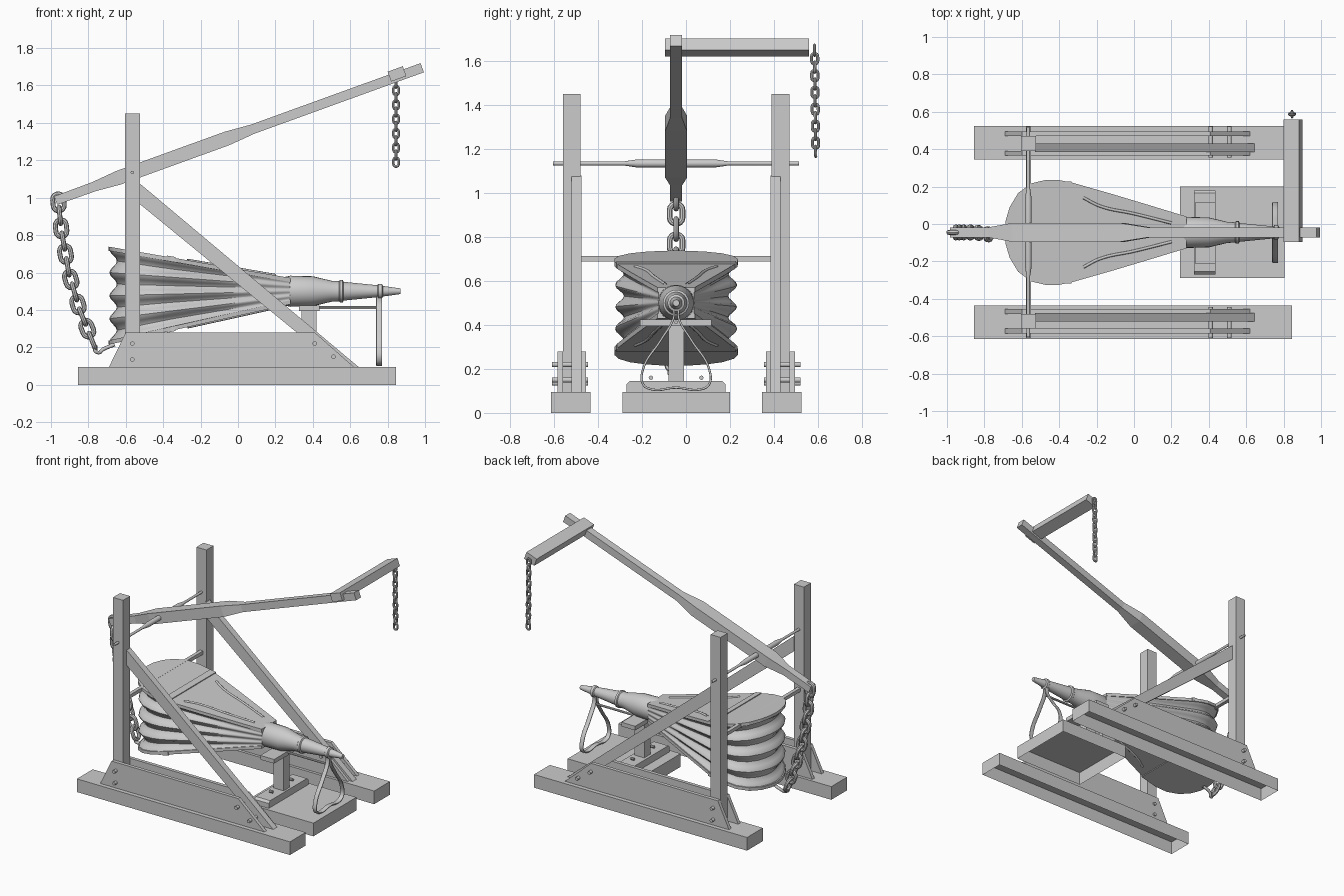
import bpy, bmesh, math
from mathutils import Vector

if "Cube" in bpy.data.objects:
    bpy.data.objects.remove(bpy.data.objects["Cube"])

CY = -0.045  # symmetry plane of the machine


def finish(name, bm, smooth=False):
    bmesh.ops.recalc_face_normals(bm, faces=bm.faces)
    me = bpy.data.meshes.new(name)
    bm.to_mesh(me)
    bm.free()
    ob = bpy.data.objects.new(name, me)
    bpy.context.collection.objects.link(ob)
    if smooth:
        bpy.context.view_layer.objects.active = ob
        ob.select_set(True)
        bpy.ops.object.shade_smooth_by_angle(angle=math.radians(40))
        ob.select_set(False)
    return ob


def add_loft(bm, rings, caps=(True, True), loop=False):
    vs = [[bm.verts.new(p) for p in r] for r in rings]
    n = len(vs[0])
    pairs = list(zip(vs, vs[1:])) + ([(vs[-1], vs[0])] if loop else [])
    for a, b in pairs:
        for i in range(n):
            j = (i + 1) % n
            bm.faces.new((a[i], a[j], b[j], b[i]))
    if not loop:
        if caps[0]:
            bm.faces.new(vs[0][::-1])
        if caps[1]:
            bm.faces.new(vs[-1])


def loft(name, rings, caps=(True, True), smooth=False):
    bm = bmesh.new()
    add_loft(bm, rings, caps)
    return finish(name, bm, smooth)


def box(name, x0, x1, y0, y1, z0, z1, open_bottom=False):
    rings = [[(x0, y0, z), (x1, y0, z), (x1, y1, z), (x0, y1, z)] for z in (z0, z1)]
    return loft(name, rings, (not open_bottom, True))


def prism_y(name, profile, y0, y1):
    """Extrude an x,z outline along y."""
    return loft(name, [[(x, y, z) for x, z in profile] for y in (y0, y1)])


def lathe(name, axis, origin, profile, n=16):
    """Turn (distance, radius) pairs around the x or y axis."""
    rings = []
    for d, r in profile:
        ring = []
        for i in range(n):
            a = 2 * math.pi * i / n
            u, w = r * math.cos(a), r * math.sin(a)
            off = (d, u, w) if axis == 'x' else (u, d, w)
            ring.append(Vector(origin) + Vector(off))
        rings.append(ring)
    return loft(name, rings, smooth=True)


def tube(name, pts, r, extrude=0.0, rot=(0, 0, 0), loc=(0, 0, 0), cyclic=False, flat=False):
    cu = bpy.data.curves.new(name, 'CURVE')
    cu.dimensions = '2D' if flat else '3D'
    if flat:
        cu.fill_mode = 'NONE' if cyclic else 'FULL'
    sp = cu.splines.new('BEZIER')
    sp.bezier_points.add(len(pts) - 1)
    for b, p in zip(sp.bezier_points, pts):
        b.co = p
        b.handle_left_type = b.handle_right_type = 'AUTO'
    sp.use_cyclic_u = cyclic
    cu.bevel_depth, cu.extrude, cu.bevel_resolution, cu.resolution_u = r, extrude, 2, 8
    ob = bpy.data.objects.new(name, cu)
    ob.rotation_euler, ob.location = rot, loc
    bpy.context.collection.objects.link(ob)
    return ob


def chain(name, path, L, W, r, count):
    """Interlocking links spread evenly along a polyline."""
    path = [Vector(p) for p in path]
    total = sum((b - a).length for a, b in zip(path, path[1:]))
    bm = bmesh.new()
    for k in range(count):
        d = total * k / (count - 1)
        for a, b in zip(path, path[1:]):
            if d <= (b - a).length + 1e-6:
                break
            d -= (b - a).length
        t = (b - a).normalized()
        c = a + t * d
        side = Vector((0, 1, 0)) if k % 2 else t.cross(Vector((0, 1, 0))).normalized()
        nrm = t.cross(side)
        R = W / 2 - r
        half = L / 2 - W / 2
        rings = []
        for i in range(16):
            ang = math.pi * (i % 8) / 7 + (math.pi if i >= 8 else 0)
            out = side * math.cos(ang) + t * math.sin(ang)
            mid = c + t * (half if i < 8 else -half) + out * R
            rings.append([mid + out * r * math.cos(q * math.pi / 4) + nrm * r * math.sin(q * math.pi / 4)
                          for q in range(8)])
        add_loft(bm, rings, loop=True)
    return finish(name, bm, True)


# Side frames: rail, gusset plates, post, brace, bolts
for tag, s in (("front", -1), ("back", 1)):
    def span(a, b):
        return tuple(sorted((CY + s * a, CY + s * b)))
    box(tag + "_rail", -0.855, 0.845, *span(0.39, 0.57), 0, 0.095, True)
    gusset = [(-0.69, 0.095), (0.62, 0.095), (0.41, 0.28), (-0.60, 0.28)]
    prism_y(tag + "_outer_gusset", gusset, *span(0.515, 0.54))
    prism_y(tag + "_inner_gusset", gusset, *span(0.41, 0.435))
    box(tag + "_post", -0.605, -0.525, *span(0.435, 0.515), 0.095, 1.45)
    prism_y(tag + "_brace", [(-0.53, 1.08), (-0.53, 0.97), (0.54, 0.095), (0.645, 0.095)],
            *span(0.43, 0.475))
    for i, (x, z) in enumerate([(-0.565, 0.22), (-0.565, 0.135), (0.41, 0.22), (0.51, 0.15)]):
        a, b = span(0.40, 0.565)
        lathe(f"{tag}_bolt_{i}", 'y', (x, 0, z), [(a, 0.012), (b, 0.012)], 10)

# Pivot axle and bellows support bar
lathe("pivot_axle", 'y', (-0.565, CY, 1.135),
      [(-0.56, 0.009), (-0.24, 0.009), (-0.18, 0.018), (0.18, 0.018), (0.24, 0.009), (0.56, 0.009)], 12)
box("support_bar", -0.578, -0.552, CY - 0.44, CY + 0.44, 0.69, 0.715)

# Lever beam with thickened middle, and its pull arm
start, end = Vector((-0.975, CY, 0.985)), Vector((0.985, CY, 1.695))
d = (end - start).normalized()
up = Vector((-d.z, 0, d.x))
yv = Vector((0, 1, 0))


def section(x, w, h):
    c = start + d * ((x - start.x) / d.x)
    return [c + yv * w * a + up * h * b for a, b in ((-1, -1), (1, -1), (1, 1), (-1, 1))]


loft("lever_beam", [section(x, w, h) for x, w, h in (
    (-0.975, 0.027, 0.024), (-0.77, 0.027, 0.026), (-0.64, 0.05, 0.038),
    (-0.06, 0.05, 0.038), (0.08, 0.027, 0.026), (0.985, 0.027, 0.026))])
mid = Vector((0.85, 0, 1.662))
loft("pull_arm", [[mid + yv * y + d * a * 0.043 + up * b * 0.028
                   for a, b in ((-1, -1), (1, -1), (1, 1), (-1, 1))] for y in (-0.095, 0.56)])
chain("pull_chain", [(0.845, 0.585, 1.65), (0.845, 0.59, 1.19)], 0.062, 0.042, 0.007, 13)
chain("lift_chain", [(-0.96, CY, 0.975), (-0.945, CY, 0.83), (-0.905, CY, 0.6), (-0.85, CY, 0.41),
                     (-0.78, CY - 0.01, 0.235)], 0.118, 0.085, 0.013, 12)
tube("chain_hook", [(-0.66, CY, 0.215), (-0.72, CY, 0.19), (-0.745, CY - 0.02, 0.172),
                    (-0.765, CY - 0.03, 0.185), (-0.76, CY - 0.02, 0.21)], 0.01)

# Bellows: teardrop boards joined by pleated leather
half = [(0.28, 0.085), (0.10, 0.14), (-0.12, 0.206), (-0.33, 0.266), (-0.40, 0.28), (-0.47, 0.281),
        (-0.55, 0.262), (-0.62, 0.21), (-0.665, 0.135), (-0.687, 0.06)]
outline = [(x, w) for x, w in half] + [(-0.692, 0)] + [(x, -w) for x, w in reversed(half)]


def z_top(x):
    return 0.738 - (x + 0.69) * 0.172


def z_bot(x):
    return 0.215 + (x + 0.69) * 0.222


def inset(i, amt):
    x, y = outline[i]
    a = outline[max(i - 1, 0)]
    b = outline[min(i + 1, len(outline) - 1)]
    t = Vector((b[0] - a[0], b[1] - a[1])).normalized()
    return x + t.y * -amt * -1 * -1, y + t.x * amt


def board(name, zf, lo, hi):
    loft(name, [[(x, CY + y, zf(x) + o) for x, y in outline] for o in (lo, hi)])


board("top_board", z_top, -0.022, 0)
board("bottom_board", z_bot, 0, 0.022)
rings = []
STEPS = 32
for k in range(STEPS + 1):
    v = k / STEPS
    pinch = (0.5 - 0.5 * math.cos(8 * math.pi * v))
    ring = []
    for i, (x0, y0) in enumerate(outline):
        amt = 0.004 + 0.04 * pinch * min(1, max(0, (0.28 - x0) / 0.6))
        x, y = inset(i, amt)
        ring.append((x, CY + y, z_bot(x0) + 0.015 + v * (z_top(x0) - z_bot(x0) - 0.03)))
    rings.append(ring)
loft("pleated_leather", rings, smooth=True)

# Straps and raised ribs on the boards
for tag, zf, o in (("top", z_top, 0.006), ("bottom", z_bot, -0.006)):
    prism_y(tag + "_strap", [(-0.38, zf(-0.38) + o), (-0.335, zf(-0.335) + o),
                             (-0.335, zf(-0.335) - o * 3), (-0.38, zf(-0.38) - o * 3)],
            CY - 0.272, CY + 0.272)
    for s in (-1, 1):
        tube(f"{tag}_rib_{s}", [(x, CY + s * w, zf(x)) for x, w in (
            (-0.27, 0.185), (-0.18, 0.14), (0.0, 0.10), (0.2, 0.05))], 0.008)

# Nozzle with collars
lathe("nozzle", 'x', (0, CY, 0.5), [
    (0.22, 0.07), (0.28, 0.083), (0.40, 0.08), (0.50, 0.056), (0.54, 0.054), (0.545, 0.06), (0.56, 0.06),
    (0.565, 0.05), (0.745, 0.032), (0.75, 0.039), (0.77, 0.039), (0.775, 0.028), (0.87, 0.015)], 24)

# Nozzle stand
box("stand_base", 0.245, 0.805, -0.29, 0.2, 0, 0.095, True)
loft("stand_foot", [[(x, y, z) for y, z in ((-0.27, 0.095), (0.18, 0.095), (0.18, 0.13), (0.165, 0.145),
                                            (-0.255, 0.145), (-0.27, 0.13))] for x in (0.32, 0.435)])
box("stand_post", 0.34, 0.42, CY - 0.035, CY + 0.035, 0.14, 0.40)
box("stand_cap", 0.325, 0.435, -0.21, 0.115, 0.395, 0.425)
lathe("stand_rod", 'x', (0, CY, 0.412), [(0.42, 0.008), (0.755, 0.008)], 8)
for s in (-1, 1):
    lathe(f"foot_bolt_{s}", 'x', (0, CY + s * 0.115, 0.16), [(0.365, 0.01), (0.39, 0.01)], 8)

# Foot loop hanging from the nozzle
tube("hanging_loop", [(0, 0.525, 0), (0.012, 0.43, 0), (0.07, 0.33, 0), (0.15, 0.20, 0), (0.15, 0.13, 0),
                      (0.11, 0.107, 0), (0, 0.115, 0), (-0.11, 0.107, 0), (-0.15, 0.13, 0),
                      (-0.15, 0.20, 0), (-0.07, 0.33, 0), (-0.012, 0.43, 0)], 0.005, 0.011,
     (math.pi / 2, 0, math.pi / 2), (0.755, CY, 0), cyclic=True, flat=True)
